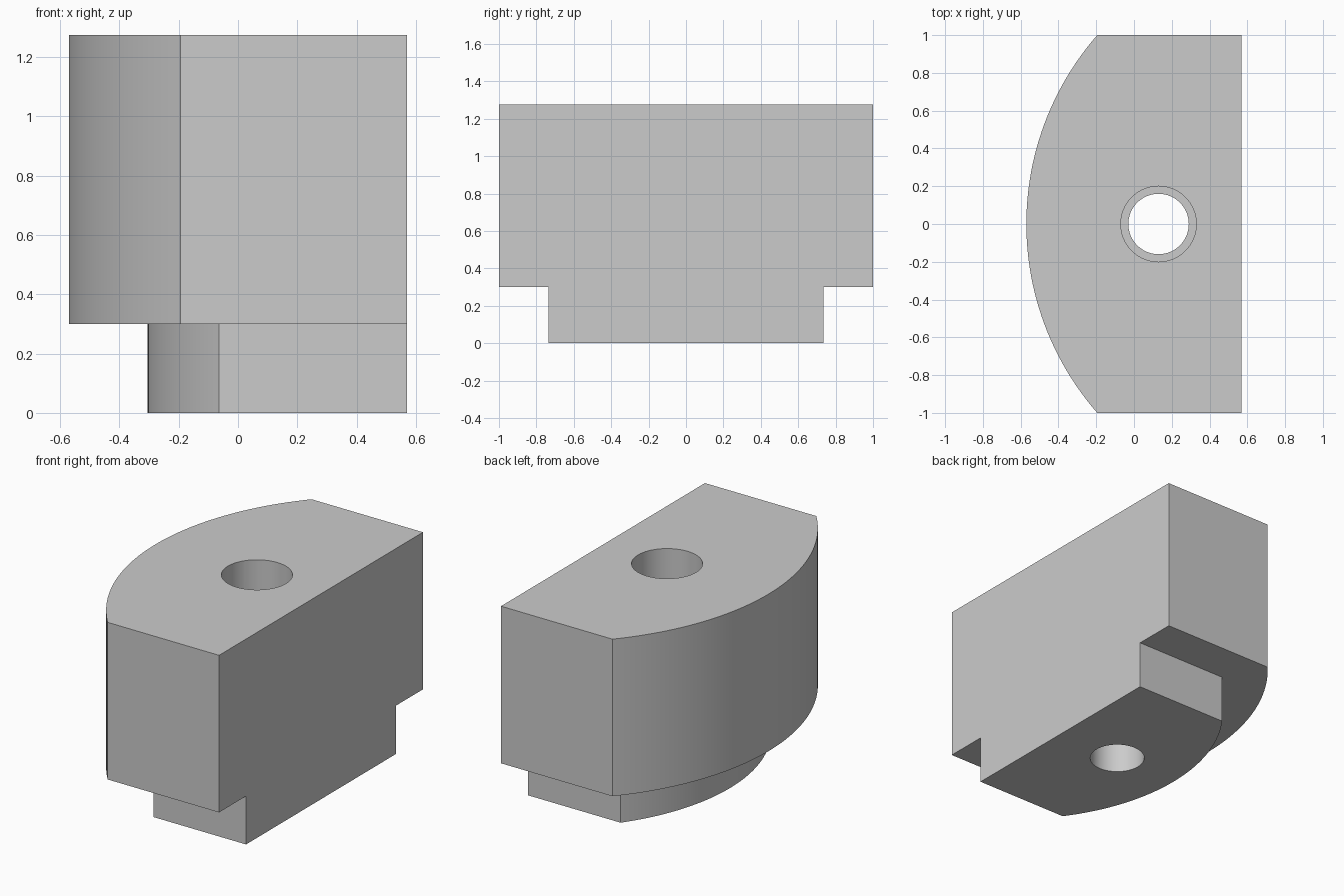
import bpy
import bmesh
from math import asin, sin, cos, tau, radians

cube = bpy.data.objects.get("Cube")
if cube:
    bpy.data.objects.remove(cube, do_unlink=True)

grey = bpy.data.materials.new("plain grey")
grey.use_nodes = True
colour = (0.6, 0.6, 0.6, 1)
grey.diffuse_color = colour
grey.node_tree.nodes["Principled BSDF"].inputs["Base Color"].default_value = colour

FLAT_X = 0.57      # flat side of the block
HOLE_X = 0.13
SHOULDER = 0.3     # height where the narrow foot meets the body
TOP = 1.275


def prism(name, outline, z0, z1):
    """Extrude a closed outline from z0 up to z1."""
    bm = bmesh.new()
    face = bm.faces.new([bm.verts.new((x, y, z0)) for x, y in outline])
    out = bmesh.ops.extrude_face_region(bm, geom=[face])
    verts = [v for v in out["geom"] if isinstance(v, bmesh.types.BMVert)]
    bmesh.ops.translate(bm, verts=verts, vec=(0, 0, z1 - z0))
    bmesh.ops.recalc_face_normals(bm, faces=bm.faces)
    mesh = bpy.data.meshes.new(name)
    bm.to_mesh(mesh)
    bm.free()
    mesh.materials.append(grey)
    obj = bpy.data.objects.new(name, mesh)
    bpy.context.collection.objects.link(obj)
    return obj


def bowed_outline(apex_x, half_y, radius, steps=48):
    """Flat on +x, square ends, one arc bulging towards -x."""
    limit = asin(half_y / radius)
    angles = [limit * (2 * i / steps - 1) for i in range(steps + 1)]
    arc = [(apex_x + radius * (1 - cos(a)), radius * sin(a)) for a in angles]
    return arc + [(FLAT_X, half_y), (FLAT_X, -half_y)]


def circle(radius, steps=64):
    return [(HOLE_X + radius * cos(tau * i / steps), radius * sin(tau * i / steps))
            for i in range(steps)]


# Wide body, narrow foot and the stepped hole
body = prism("bowed_block", bowed_outline(-0.57, 1.0, 1.52), SHOULDER, TOP)
foot = prism("foot", bowed_outline(-0.305, 0.735, 1.245), 0, SHOULDER)
bore = prism("bore_cutter", circle(0.16), -0.1, TOP + 0.1)
wide_bore = prism("wide_bore_cutter", circle(0.2), SHOULDER, TOP + 0.1)

bpy.ops.object.select_all(action="DESELECT")
body.select_set(True)
bpy.context.view_layer.objects.active = body
for part, operation in ((foot, "UNION"), (bore, "DIFFERENCE"), (wide_bore, "DIFFERENCE")):
    mod = body.modifiers.new(part.name, "BOOLEAN")
    mod.operation = operation
    mod.solver = "EXACT"
    mod.object = part
    bpy.ops.object.modifier_apply(modifier=mod.name)
    bpy.data.objects.remove(part, do_unlink=True)

bpy.ops.object.shade_smooth_by_angle(angle=radians(30))
